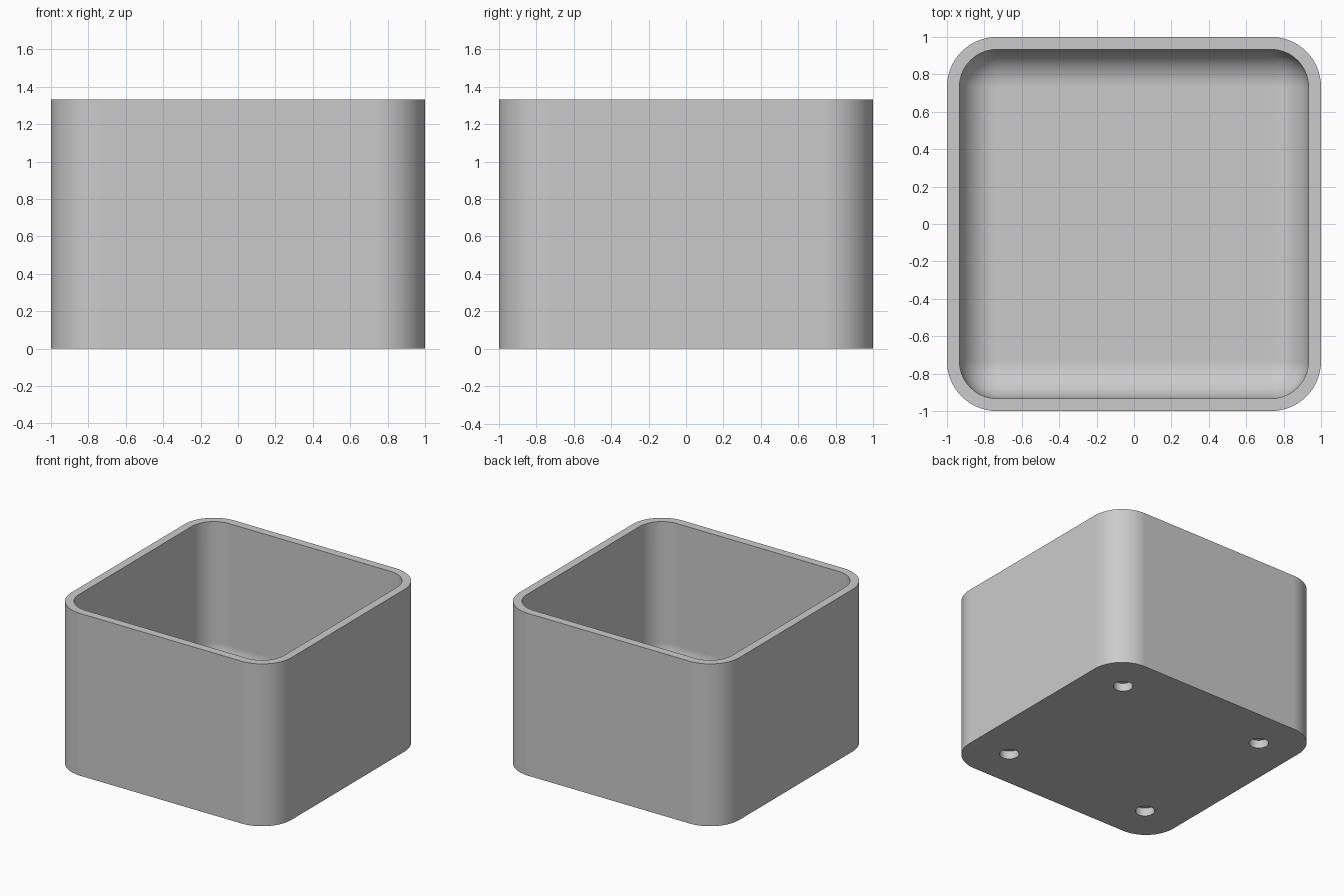
import bpy, bmesh
from math import sin, cos, pi, radians

cube = bpy.data.objects.get("Cube")
if cube:
    bpy.data.objects.remove(cube, do_unlink=True)

WALL, HEIGHT, FLOOR = 0.067, 1.333, 0.133
INNER_R = 0.2                    # inner corner and floor fillet radius
CORE = 1 - WALL - INNER_R        # distance of corner centres from the axis
HOLE_POS, HOLE_R, HOLE_DEPTH = 0.667, 0.073, 0.067
STEPS = 16

grey = bpy.data.materials.new("grey plastic")
grey.use_nodes = True
colour = (0.6, 0.6, 0.6, 1)
grey.diffuse_color = colour
grey.node_tree.nodes["Principled BSDF"].inputs["Base Color"].default_value = colour


def ring(bm, radius, z):
    """Rounded square: four corner arcs around fixed centres."""
    verts = []
    for q, (sx, sy) in enumerate([(1, 1), (-1, 1), (-1, -1), (1, -1)]):
        for i in range(STEPS + 1):
            a = (q + i / STEPS) * pi / 2
            verts.append(bm.verts.new((sx * CORE + radius * cos(a),
                                       sy * CORE + radius * sin(a), z)))
    return verts


# Open box: outer wall, flat rim, inner wall, filleted floor
bm = bmesh.new()
sections = [(INNER_R + WALL, 0), (INNER_R + WALL, HEIGHT), (INNER_R, HEIGHT)]
for i in range(STEPS + 1):
    t = i / STEPS * pi / 2
    sections.append((INNER_R * cos(t), FLOOR + INNER_R * (1 - sin(t))))
rings = [ring(bm, r, z) for r, z in sections]
for low, high in zip(rings, rings[1:]):
    for i in range(len(low)):
        j = (i + 1) % len(low)
        bm.faces.new((low[i], low[j], high[j], high[i]))
bm.faces.new(rings[0][::-1])
bm.faces.new(rings[-1])
bmesh.ops.remove_doubles(bm, verts=bm.verts[:], dist=1e-4)
bmesh.ops.recalc_face_normals(bm, faces=bm.faces[:])
mesh = bpy.data.meshes.new("box_body")
bm.to_mesh(mesh)
bm.free()
mesh.materials.append(grey)
box = bpy.data.objects.new("box_body", mesh)
bpy.context.collection.objects.link(box)

# Four blind round holes in the underside
cutters = []
for sx in (-1, 1):
    for sy in (-1, 1):
        bpy.ops.mesh.primitive_cylinder_add(
            vertices=40, radius=HOLE_R, depth=HOLE_DEPTH * 2,
            location=(sx * HOLE_POS, sy * HOLE_POS, 0))
        cutter = bpy.context.object
        cutter.name = "hole_cutter"
        cutter.hide_render = True
        cutter.data.materials.append(grey)
        cutters.append(cutter)

bpy.ops.object.select_all(action='DESELECT')
box.select_set(True)
bpy.context.view_layer.objects.active = box
for cutter in cutters:
    cut = box.modifiers.new("hole", 'BOOLEAN')
    cut.operation, cut.solver, cut.object = 'DIFFERENCE', 'EXACT', cutter
    bpy.ops.object.modifier_apply(modifier=cut.name)
for cutter in cutters:
    bpy.data.objects.remove(cutter, do_unlink=True)

# Smooth corners with crisp rims and flat sides
bpy.ops.object.shade_smooth_by_angle(angle=radians(30))
flat = box.modifiers.new("flat_sides", 'WEIGHTED_NORMAL')
flat.keep_sharp = True
